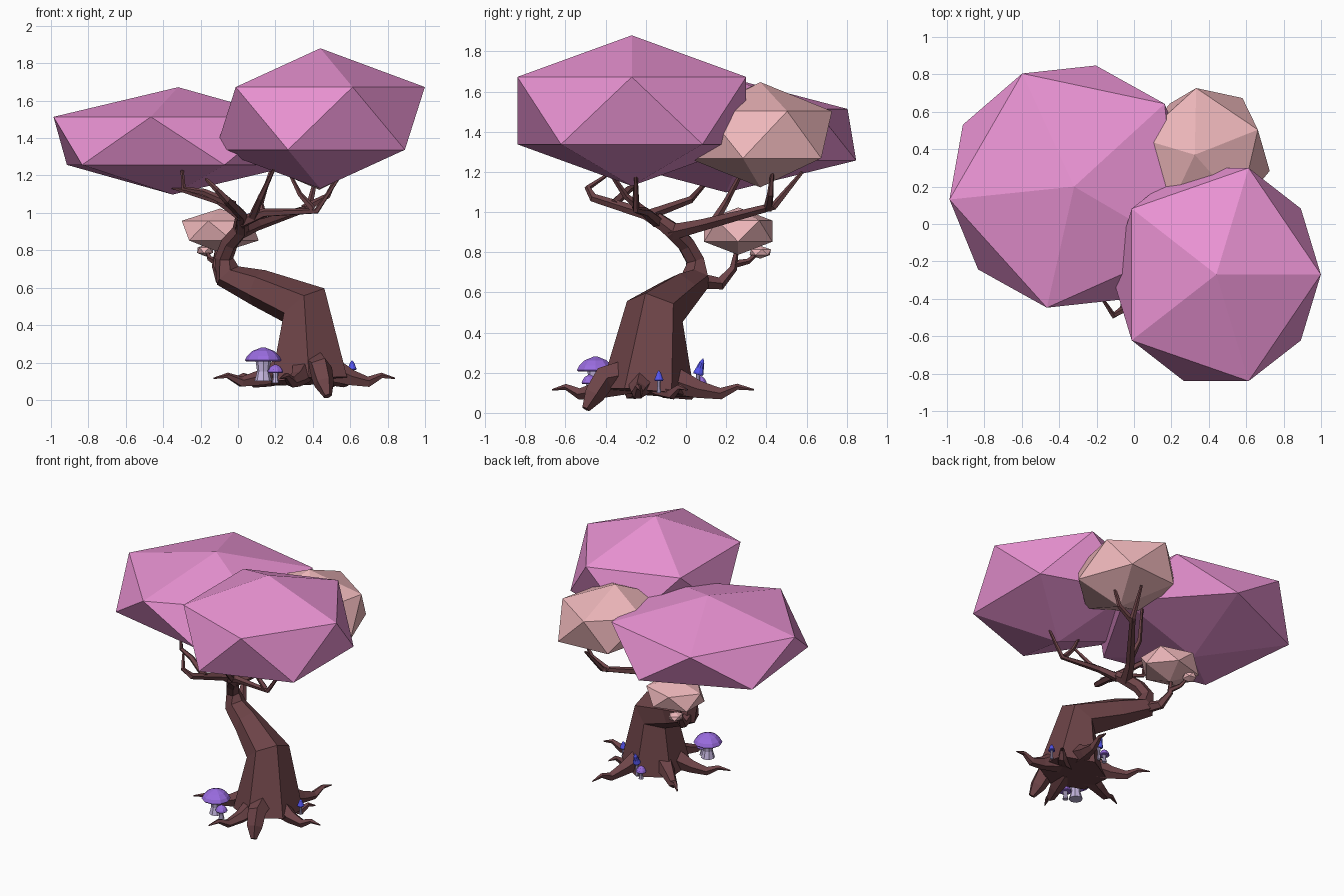
import bpy, bmesh
from math import cos, sin, pi, radians
from mathutils import Vector, Matrix

if "Cube" in bpy.data.objects:
    bpy.data.objects.remove(bpy.data.objects["Cube"])


def material(name, rgb):
    m = bpy.data.materials.new(name)
    m.diffuse_color = (*rgb, 1)
    m.use_nodes = True
    m.node_tree.nodes["Principled BSDF"].inputs["Base Color"].default_value = m.diffuse_color
    return m


BARK = material("bark", (0.155, 0.058, 0.065))
PINK = material("pink_leaves", (0.82, 0.29, 0.65))
PEACH = material("peach_leaves", (0.85, 0.47, 0.49))
PURPLE = material("purple_cap", (0.32, 0.15, 0.74))
BLUE = material("blue_cap", (0.09, 0.09, 0.85))
STEM = material("mushroom_stem", (0.55, 0.46, 0.73))


def finish(bm, name, mat):
    bmesh.ops.recalc_face_normals(bm, faces=bm.faces[:])
    me = bpy.data.meshes.new(name)
    bm.to_mesh(me)
    bm.free()
    me.materials.append(mat)
    ob = bpy.data.objects.new(name, me)
    bpy.context.collection.objects.link(ob)
    return ob


def tube(name, pts, radii, mat=BARK, sides=5, spin=0.0):
    """Faceted sweep through points with one radius each."""
    bm = bmesh.new()
    pos = [Vector(p) for p in pts]
    last = len(pos) - 1
    u, rings = None, []
    for i, p in enumerate(pos):
        a = (p - pos[i - 1]).normalized() if i else Vector()
        b = (pos[i + 1] - p).normalized() if i < last else Vector()
        t = (a + b).normalized()
        if u is None:
            u = Vector((1, 0, 0)) if abs(t.x) < 0.8 else Vector((0, 0, 1))
        u = (u - t * u.dot(t)).normalized()
        v = t.cross(u)
        angles = [spin + 2 * pi * k / sides for k in range(sides)]
        rings.append([bm.verts.new(p + radii[i] * (u * cos(w) + v * sin(w))) for w in angles])
    for r0, r1 in zip(rings, rings[1:]):
        for k in range(sides):
            j = (k + 1) % sides
            bm.faces.new((r0[k], r0[j], r1[j], r1[k]))
    bm.faces.new(rings[0][::-1])
    bm.faces.new(rings[-1])
    return finish(bm, name, mat)


def branch(name, r, *pts):
    """Branch tapering evenly from radius r to a thin tip."""
    n = len(pts) - 1
    tube(name, pts, [r + (0.009 - r) * i / n for i in range(n + 1)])


def root(name, angle, length, bend):
    """Root that dips, rises and thins out from the trunk foot."""
    d = Vector((cos(radians(angle)), sin(radians(angle)), 0))
    side = Vector((-d.y, d.x, 0))
    profile = [(.2, .17, .08), (.5, .115, .045), (.7, .095, .03), (.85, .13, .016), (1, .115, .004)]
    tube(name, [Vector((.38, -.19, z)) + d * length * f + side * bend * sin(pi * f)
                for f, z, r in profile], [r for f, z, r in profile])


def foliage(name, centre, size, turn, mat, lean=0.0):
    """Squashed icosahedron leaf mass; lean shifts its top along x."""
    bm = bmesh.new()
    bmesh.ops.create_icosphere(bm, subdivisions=1, radius=1)
    shape = Matrix.Diagonal((*size, 1))
    shape[0][2] = lean
    bm.transform(Matrix.Translation(centre) @ shape @ Matrix.Rotation(radians(turn), 4, 'Z'))
    return finish(bm, name, mat)


def mushroom(name, x, y, z0, z1, z2, r, mat, pointed=False, lean=0.0):
    """Stem from z0 to z1, cap from z1 to z2."""
    s = r * 0.42
    tube(name + "_stem", [(x, y, z0), (x, y, (z0 + z1) / 2), (x, y, z1 + .005)],
         [s * 1.15, s * .8, s], STEM, 8)
    rim = [.9, 1, .75, .5, .1] if pointed else [.93, 1, .88, .6, .12]
    steps = [0, .1, .4, .75, 1]
    tube(name + "_cap", [(x, y + lean * f, z1 + f * (z2 - z1)) for f in steps],
         [r * k for k in rim], mat, 10)


# Leaf masses
foliage("leaves_right", (.44, -.27, 1.505), (.625, .67, .375), 0, PINK)
foliage("leaves_left", (-.335, .2, 1.385), (.74, .74, .287), 42, PINK, .015)
foliage("leaves_back", (.38, .37, 1.385), (.37, .4, .262), 22, PEACH, -.055)
foliage("leaves_low", (-.095, .26, .905), (.23, .2, .118), 36, PEACH)
foliage("leaves_tiny", (-.175, .37, .80), (.05, .06, .032), 10, PEACH)

# Bent trunk
tube("trunk", [(.38, -.19, .10), (.355, -.155, .505), (.11, -.03, .60), (-.055, .05, .665),
               (-.075, .045, .76), (-.045, 0, .84), (.015, -.07, .91), (.02, -.15, .97)],
     [.235, .148, .1, .076, .05, .047, .045, .036], sides=6, spin=pi / 6)

# Branches on the left
branch("branch_left", .036, (.015, -.1, .93), (.02, -.2, .99), (-.06, -.46, 1.07),
       (-.11, -.49, 1.12), (-.17, -.4, 1.18))
branch("branch_left_fork", .024, (-.02, -.36, 1.04), (-.18, -.29, 1.11), (-.29, -.25, 1.13),
       (-.3, -.25, 1.24))
branch("branch_left_back", .028, (.02, -.2, .98), (-.1, .02, 1.06), (-.45, .12, 1.17))

# Branches on the right
branch("branch_back", .042, (.01, -.07, .90), (.1, .08, .935), (.38, .44, 1.03), (.42, .58, 1.2))
branch("branch_back_fork", .024, (.35, .41, 1.02), (.48, .42, 1.09), (.53, .43, 1.2))
branch("branch_back_twig", .024, (.14, .14, .95), (.12, .2, 1.05), (.18, .3, 1.24))
branch("branch_right", .032, (.02, -.14, .95), (.14, -.2, 1), (.42, -.25, 1.01), (.54, -.25, 1.19))
branch("branch_right_fork", .024, (.08, -.18, .98), (.12, -.3, 1.08), (.19, -.4, 1.23))
branch("branch_right_twig", .02, (.40, -.25, 1.02), (.33, -.25, 1.1), (.28, -.25, 1.2))

# Low twig carrying the small leaf masses
branch("low_branch", .045, (-.05, .04, .66), (-.09, .17, .645), (-.12, .235, .72), (-.11, .255, .83))
branch("low_branch_fork", .02, (-.12, .24, .74), (-.15, .31, .755), (-.17, .36, .80))

# Roots
for i, (angle, length, bend) in enumerate([(196, .53, -.02), (252, .5, .02), (-5, .46, -.03),
                                           (38, .32, -.03), (74, .55, -.02), (141, .52, .02)]):
    root(f"root_{i + 1}", angle, length, bend)
tube("root_front", [(.4, -.26, .2), (.44, -.41, .17), (.46, -.46, .09), (.48, -.5, .02)],
     [.08, .065, .055, .022])

# Mushrooms
mushroom("mushroom_big", .135, -.45, .10, .205, .28, .098, PURPLE)
mushroom("mushroom_side", .2, -.48, .09, .145, .19, .042, PURPLE)
mushroom("mushroom_back", .32, .07, .09, .14, .185, .036, PURPLE)
mushroom("mushroom_tall", .36, .06, .10, .19, .27, .027, BLUE, True, .025)
mushroom("mushroom_right", .61, -.135, .10, .16, .21, .024, BLUE, True)
